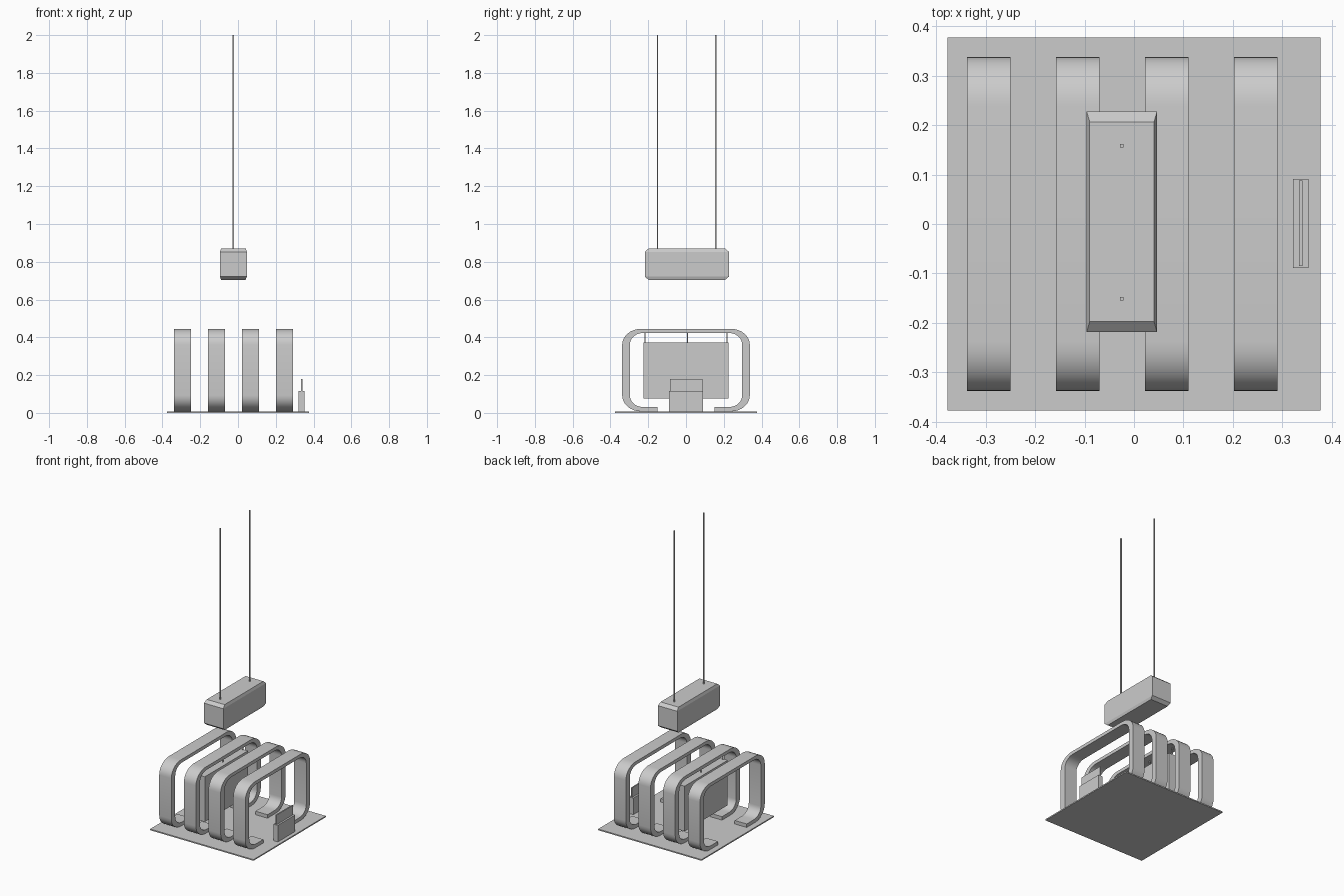
import bpy, bmesh, math

if "Cube" in bpy.data.objects:
    bpy.data.objects.remove(bpy.data.objects["Cube"])


def box(name, x0, x1, y0, y1, z0, z1):
    bm = bmesh.new()
    bmesh.ops.create_cube(bm, size=1)
    for v in bm.verts:
        v.co.x = (x0 + x1) / 2 + v.co.x * (x1 - x0)
        v.co.y = (y0 + y1) / 2 + v.co.y * (y1 - y0)
        v.co.z = (z0 + z1) / 2 + v.co.z * (z1 - z0)
    return finish(name, bm)


def finish(name, bm):
    bmesh.ops.recalc_face_normals(bm, faces=bm.faces)
    me = bpy.data.meshes.new(name)
    bm.to_mesh(me)
    bm.free()
    ob = bpy.data.objects.new(name, me)
    bpy.context.collection.objects.link(ob)
    return ob


def c_path(hy, z0, z1, ry, rz, gap, n=8):
    """Rounded open loop in the YZ plane, from one bottom end to the other."""
    half = [(gap, z0)]
    for cz, start in ((z0 + rz, -90), (z1 - rz, 0)):
        for i in range(n + 1):
            a = math.radians(start + 90 * i / n)
            half.append((hy - ry + ry * math.cos(a), cz + rz * math.sin(a)))
    return half + [(-y, z) for y, z in reversed(half)]


def c_frame(name, x0, x1):
    outer = c_path(0.338, 0.008, 0.445, 0.10, 0.085, 0.15)
    inner = c_path(0.297, 0.031, 0.423, 0.07, 0.06, 0.15)
    bm = bmesh.new()
    rings = []
    for (yo, zo), (yi, zi) in zip(outer, inner):
        rings.append([bm.verts.new(p) for p in
                      ((x0, yo, zo), (x1, yo, zo), (x1, yi, zi), (x0, yi, zi))])
    for a, b in zip(rings, rings[1:]):
        for k in range(4):
            m = (k + 1) % 4
            bm.faces.new((a[k], a[m], b[m], b[k]))
    bm.faces.new(rings[0])
    bm.faces.new(rings[-1])
    ob = finish(name, bm)
    bpy.context.view_layer.objects.active = ob
    ob.select_set(True)
    bpy.ops.object.shade_smooth_by_angle(angle=math.radians(35))
    ob.select_set(False)


# Base plate
box("base_plate", -0.377, 0.377, -0.377, 0.377, 0, 0.008)

# Four open C-shaped frames
for i, x in enumerate((-0.338, -0.158, 0.022, 0.202)):
    c_frame(f"frame_{i + 1}", x, x + 0.088)

# Panel hung inside the second frame
box("hanging_panel", -0.147, -0.085, -0.225, 0.225, 0.075, 0.372)
for i, y in enumerate((-0.218, 0.008, 0.218)):
    box(f"panel_wire_{i + 1}", -0.118, -0.113, y - 0.003, y + 0.003, 0.37, 0.426)

# Small stand with an upright card
box("card_stand", 0.321, 0.353, -0.089, 0.091, 0.006, 0.117)
box("card", 0.333, 0.341, -0.085, 0.088, 0.11, 0.18)

# Chamfered hanging block, stacked rectangular sections
bm = bmesh.new()
rings = []
for z, hx, hy in ((0.704, 0.065, 0.202), (0.721, 0.071, 0.2225),
                  (0.853, 0.071, 0.2225), (0.871, 0.065, 0.202)):
    rings.append([bm.verts.new((-0.0245 + sx * hx, 0.0045 + sy * hy, z))
                  for sx, sy in ((-1, -1), (1, -1), (1, 1), (-1, 1))])
for a, b in zip(rings, rings[1:]):
    for k in range(4):
        m = (k + 1) % 4
        bm.faces.new((a[k], a[m], b[m], b[k]))
bm.faces.new(rings[0])
bm.faces.new(rings[-1])
finish("hanging_block", bm)

# Suspension rods
for i, y in enumerate((-0.151, 0.158)):
    box(f"suspension_rod_{i + 1}", -0.028, -0.021, y - 0.0035, y + 0.0035, 0.865, 2.0)
